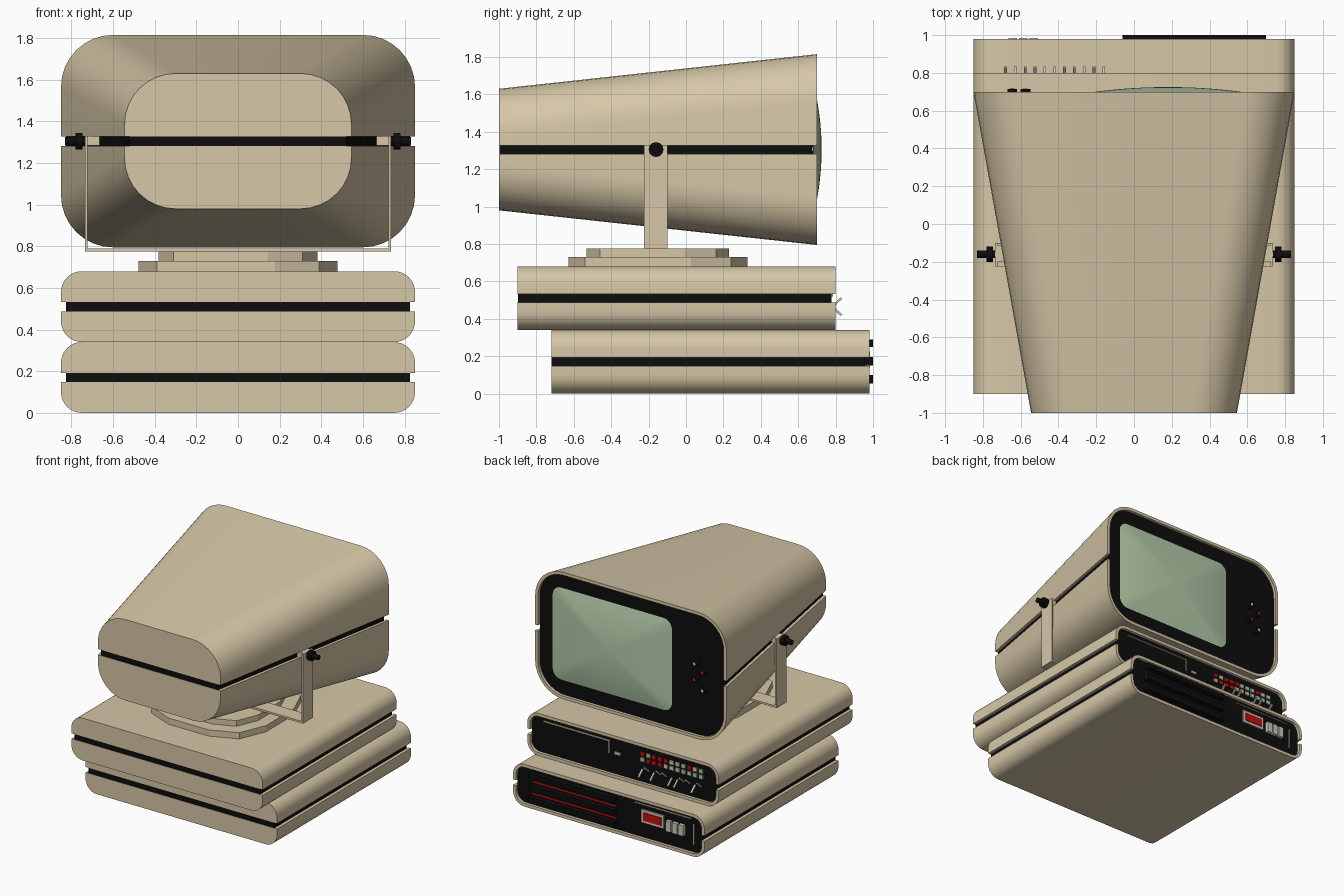
import bpy, bmesh, math, random
from mathutils import Vector

if "Cube" in bpy.data.objects:
    bpy.data.objects.remove(bpy.data.objects["Cube"])
random.seed(4)


def material(name, col):
    m = bpy.data.materials.new(name)
    m.diffuse_color = (*col, 1)
    m.use_nodes = True
    m.node_tree.nodes["Principled BSDF"].inputs["Base Color"].default_value = m.diffuse_color
    return m


BEIGE = material("beige plastic", (0.67, 0.57, 0.385))
BLACK = material("black", (0.004, 0.004, 0.004))
GREEN = material("screen green", (0.46, 0.60, 0.40))
RED = material("red", (0.55, 0.005, 0.005))
PALE = material("pale grey", (0.62, 0.60, 0.50))


def rounded(hx, hz, r, n=8):
    """Rounded rectangle outline as 2D points."""
    pts = []
    for k, (sx, sz) in enumerate([(1, 1), (-1, 1), (-1, -1), (1, -1)]):
        for i in range(n + 1):
            a = math.pi / 2 * (k + i / n)
            pts.append((sx * (hx - r) + r * math.cos(a), sz * (hz - r) + r * math.sin(a)))
    return pts


def finish(name, bm, mat, smooth=True):
    bmesh.ops.recalc_face_normals(bm, faces=bm.faces)
    me = bpy.data.meshes.new(name)
    bm.to_mesh(me)
    bm.free()
    me.materials.append(mat)
    ob = bpy.data.objects.new(name, me)
    bpy.context.collection.objects.link(ob)
    if smooth:
        bpy.ops.object.select_all(action='DESELECT')
        ob.select_set(True)
        bpy.context.view_layer.objects.active = ob
        bpy.ops.object.shade_smooth_by_angle(angle=math.radians(30))
    return ob


def loft(rings):
    """Closed solid through rings of (y, half_x, half_z, radius, centre_z)."""
    bm = bmesh.new()
    loops = [[bm.verts.new((x, y, cz + z)) for x, z in rounded(hx, hz, r)]
             for y, hx, hz, r, cz in rings]
    for a, b in zip(loops, loops[1:]):
        n = len(a)
        for i in range(n):
            bm.faces.new((a[i], a[(i + 1) % n], b[(i + 1) % n], b[i]))
    bm.faces.new(loops[0])
    bm.faces.new(loops[-1])
    bmesh.ops.recalc_face_normals(bm, faces=bm.faces)
    return bm


def casing(name, rear, front, cz, gap, t=0.025):
    """Two shell halves with a groove between them, around a black core."""
    (y0, hx0, hz0, r0), (y1, hx1, hz1, r1) = rear, front
    inner = (hx1 - t, hz1 - t, r1 - t, cz)
    rings = [(y0, hx0, hz0, r0, cz), (y1, hx1, hz1, r1, cz),
             (y1, *inner), (y1 - 0.035, *inner)]
    for side, s in (("upper", 1), ("lower", -1)):
        bm = loft(rings)
        cut = bmesh.ops.bisect_plane(bm, geom=bm.verts[:] + bm.edges[:] + bm.faces[:],
                                     plane_co=(0, 0, cz + s * gap), plane_no=(0, 0, -s),
                                     clear_outer=True)["geom_cut"]
        bmesh.ops.edgeloop_fill(bm, edges=[e for e in cut if isinstance(e, bmesh.types.BMEdge)])
        finish(f"{name}_{side}_shell", bm, BEIGE)
    core = loft([(y0 + 0.002, hx0 - t, hz0 - t, r0 - t, cz), (y1 - 0.023, *inner)])
    finish(f"{name}_black_core", core, BLACK)


def box(name, x, y, z, mat, tilt=0):
    """Box from (min, max) ranges, optionally tilted about x."""
    bm = bmesh.new()
    bmesh.ops.create_cube(bm, size=1)
    for v in bm.verts:
        v.co = Vector([v.co[i] * (r[1] - r[0]) for i, r in enumerate((x, y, z))])
    ob = finish(name, bm, mat, False)
    ob.location = [sum(r) / 2 for r in (x, y, z)]
    ob.rotation_euler.x = tilt
    return ob


def disc(name, loc, r, depth, axis, mat, n=16):
    bm = bmesh.new()
    bmesh.ops.create_cone(bm, cap_ends=True, segments=n, radius1=r, radius2=r, depth=depth)
    ob = finish(name, bm, mat)
    ob.location = loc
    ob.rotation_euler = (math.pi / 2, 0, 0) if axis == 'Y' else (0, math.pi / 2, 0)
    return ob


# Casings: lower unit, middle unit, tapered monitor
casing("lower_unit", (-0.72, 0.85, 0.17, 0.1), (0.98, 0.85, 0.17, 0.1), 0.17, 0.022)
casing("middle_unit", (-0.9, 0.85, 0.17, 0.1), (0.8, 0.85, 0.17, 0.1), 0.51, 0.022)
casing("monitor", (-1.0, 0.545, 0.325, 0.245), (0.7, 0.85, 0.51, 0.25), 1.305, 0.023)

# Two-step swivel base with faceted corners
for name, h, r, z0, z1 in (("swivel_lower", 0.478, 0.3, 0.68, 0.73),
                           ("swivel_upper", 0.381, 0.24, 0.73, 0.775)):
    bm = bmesh.new()
    f = bm.faces.new([bm.verts.new((x, y - 0.15, z0)) for x, y in rounded(h, h, r, 2)])
    ext = bmesh.ops.extrude_face_region(bm, geom=[f])["geom"]
    bmesh.ops.translate(bm, vec=(0, 0, z1 - z0),
                        verts=[v for v in ext if isinstance(v, bmesh.types.BMVert)])
    bm.faces.new([v for v in f.verts]) if not f.is_valid else None
    finish(name, bm, BEIGE, False)

# U bracket with pivots and clamp knobs
box("bracket_base", (-0.735, 0.735), (-0.225, -0.1), (0.775, 0.79), BEIGE)
for side, s in (("right", 1), ("left", -1)):
    span = lambda a, b: tuple(sorted((s * a, s * b)))
    box(f"bracket_arm_{side}", span(0.722, 0.735), (-0.225, -0.1), (0.78, 1.33), BEIGE)
    box(f"bracket_pivot_{side}", span(0.66, 0.725), (-0.2, -0.115), (1.283, 1.329), BEIGE)
    disc(f"clamp_axle_{side}", (s * 0.75, -0.16, 1.305), 0.02, 0.16, 'X', BLACK)
    disc(f"clamp_knob_{side}", (s * 0.763, -0.16, 1.305), 0.04, 0.034, 'X', BLACK, 12)

# Domed screen from shrinking rounded outlines
bm = bmesh.new()
loops = []
for k in range(10):
    s = 1 - k / 10
    pts = []
    for x, z in rounded(0.53, 0.365, 0.07, 6):
        bow = 1 + 0.05 * (1 - min(1, abs(x) / 0.53) ** 2)
        pts.append(bm.verts.new((0.18 + x * s, 0.725 - 0.047 * s * s, 1.305 + z * s * bow)))
    loops.append(pts)
for a, b in zip(loops, loops[1:]):
    for i in range(len(a)):
        j = (i + 1) % len(a)
        bm.faces.new((a[i], b[i], b[j], a[j]))
tip = bm.verts.new((0.18, 0.725, 1.305))
for i in range(len(loops[-1])):
    bm.faces.new((loops[-1][i], tip, loops[-1][(i + 1) % len(loops[-1])]))
screen = finish("screen", bm, GREEN)
if screen.data.polygons[0].normal.y < 0:
    screen.data.flip_normals()

# Monitor control knobs with coloured tips
for i, (x, z, m) in enumerate([(-0.575, 1.40, PALE), (-0.575, 1.27, RED),
                               (-0.645, 1.345, RED), (-0.645, 1.20, PALE)]):
    disc(f"monitor_knob_{i}", (x, 0.69, z), 0.026, 0.05, 'Y', BLACK)
    disc(f"monitor_knob_tip_{i}", (x, 0.715, z), 0.012, 0.004, 'Y', m, 8)

# Middle unit: drive slot outline, indicator, lamp rows, toggles
P = 0.777
box("slot_top_edge", (0.13, 0.715), (P - 0.01, P + 0.008), (0.615, 0.623), BEIGE)
box("slot_side_edge", (0.13, 0.138), (P - 0.01, P + 0.008), (0.52, 0.62), BEIGE)
box("slot_indicator", (0.035, 0.085), (P - 0.01, P + 0.008), (0.525, 0.545), PALE)
for i in range(11):
    x = -0.16 - i * 0.052
    for row, z in enumerate((0.59, 0.545)):
        m = random.choice((RED, PALE, GREEN, RED, BLACK) if row else (RED, PALE, GREEN))
        box(f"lamp_{row}_{i}", (x - 0.018, x + 0.018), (P - 0.01, P + 0.01), (z - 0.016, z + 0.016), m)
    d = random.choice((-1, 1))
    zc = 0.465 + d * 0.022
    box(f"toggle_{i}", (x - 0.007, x + 0.007), (0.77, 0.84), (zc - 0.006, zc + 0.006), PALE, d * math.radians(42))

# Lower unit: vent bars with red strips, meter, keys, panel edging
P = 0.957
for i, (a, b) in enumerate([(0.055, 0.1), (0.15, 0.195), (0.25, 0.29)]):
    box(f"vent_bar_{i}", (-0.06, 0.7), (P - 0.01, 1.0), (a, b), BLACK)
for i, z in enumerate((0.115, 0.21)):
    box(f"vent_red_strip_{i}", (-0.05, 0.69), (P - 0.01, P + 0.004), (z - 0.006, z + 0.006), RED)
box("meter_frame", (-0.48, -0.28), (P - 0.01, P + 0.012), (0.145, 0.25), PALE)
box("meter_window", (-0.46, -0.30), (P, P + 0.017), (0.165, 0.23), RED)
for i in range(3):
    x = -0.53 - i * 0.056
    box(f"key_{i}", (x - 0.022, x + 0.022), (P - 0.01, 0.985), (0.14, 0.225), PALE)
box("panel_side_edge", (-0.745, -0.738), (P - 0.01, P + 0.008), (0.09, 0.25), BEIGE)
box("panel_top_edge", (-0.72, -0.22), (P - 0.01, P + 0.008), (0.287, 0.293), BEIGE)
